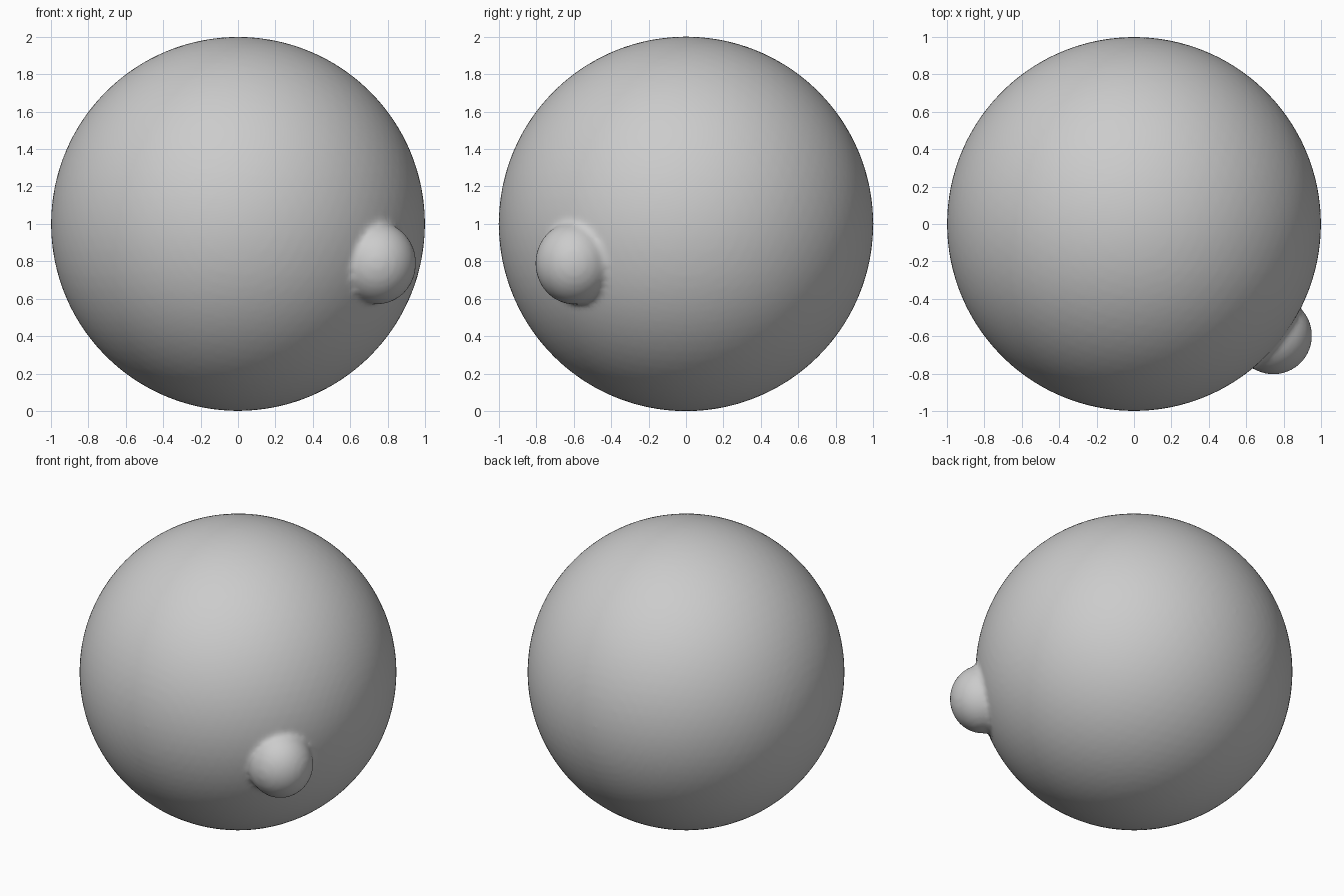
import bpy, bmesh
from mathutils import Matrix, Vector

if "Cube" in bpy.data.objects:
    bpy.data.objects.remove(bpy.data.objects["Cube"])

bm = bmesh.new()


def add_ball(centre, radii):
    m = Matrix.Translation(Vector(centre)) @ Matrix.Diagonal((*radii, 1))
    bmesh.ops.create_icosphere(bm, subdivisions=5, radius=1, matrix=m)


# Large round body
add_ball((0, 0, 1), (1, 1, 1))
# Small bump on the front right
add_ball((0.745, -0.597, 0.79), (0.207, 0.207, 0.22))

mesh = bpy.data.meshes.new("ball_with_bump")
bm.to_mesh(mesh)
bm.free()
ball = bpy.data.objects.new("ball_with_bump", mesh)
bpy.context.collection.objects.link(ball)

# Fuse both parts into one skin with a soft crease
fuse = ball.modifiers.new("fuse", 'REMESH')
fuse.mode = 'VOXEL'
fuse.voxel_size = 0.02
fuse.use_smooth_shade = True
soften = ball.modifiers.new("soften", 'SMOOTH')
soften.factor = 0.5
soften.iterations = 4
